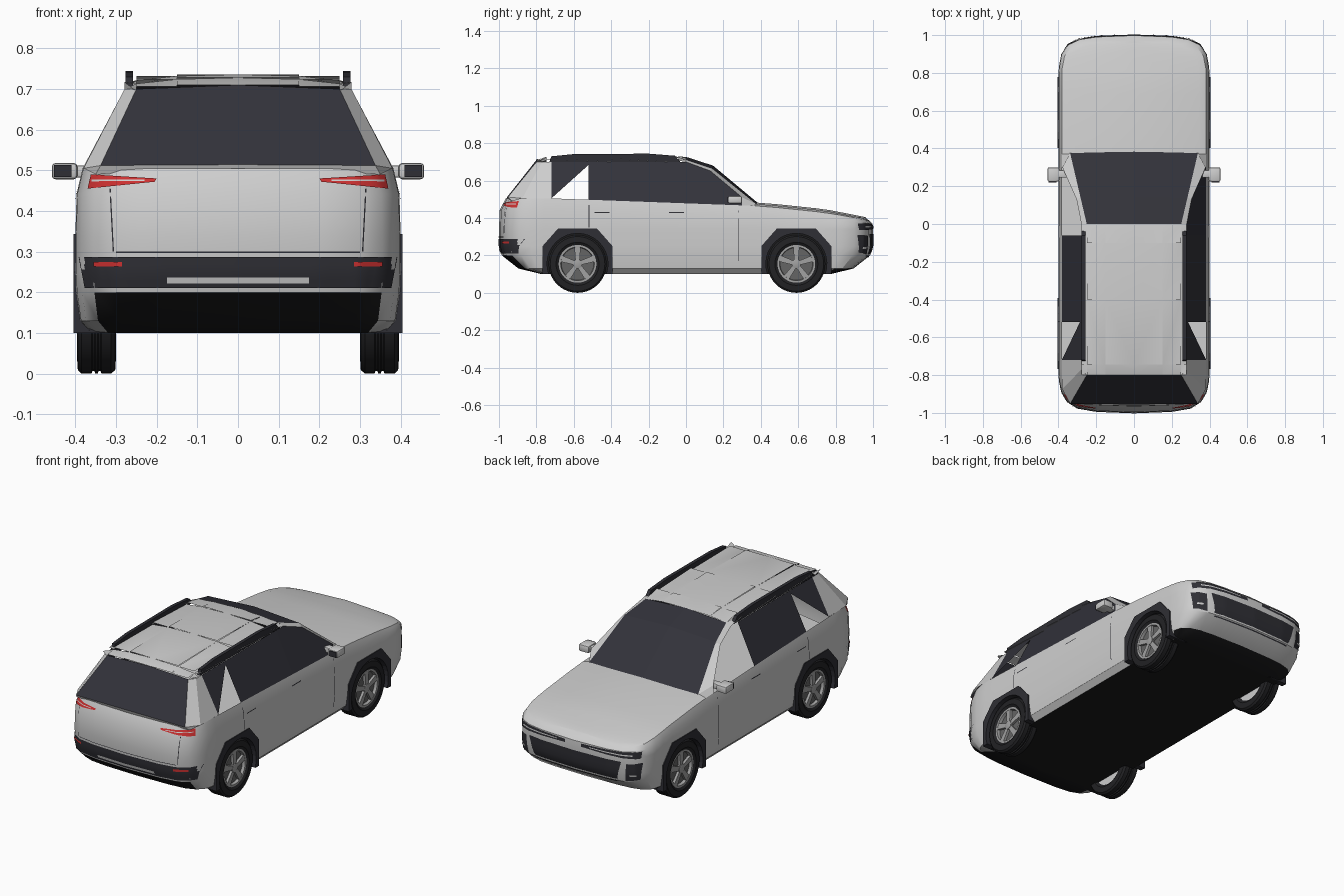
import bpy, bmesh, math
from mathutils import Vector
from mathutils.bvhtree import BVHTree

if "Cube" in bpy.data.objects:
    bpy.data.objects.remove(bpy.data.objects["Cube"])


def material(name, r, g, b):
    m = bpy.data.materials.new(name)
    m.diffuse_color = (r, g, b, 1)
    m.use_nodes = True
    m.node_tree.nodes["Principled BSDF"].inputs["Base Color"].default_value = m.diffuse_color
    return m


PAINT = material("light grey paint", .62, .62, .62)
GLASS = material("dark glass", .032, .032, .042)
TRIM = material("dark trim", .028, .028, .035)
BLACK = material("black underside", .010, .010, .011)
RUBBER = material("tyre rubber", .016, .016, .018)
RIM = material("rim grey", .36, .36, .36)
RIM_DARK = material("rim shadow grey", .13, .13, .13)
RED = material("tail light red", .60, .03, .03)


def finish(name, bm, mats, mirror=True, solid=False, smooth=True):
    if solid:
        bmesh.ops.recalc_face_normals(bm, faces=bm.faces[:])
    else:  # open shells: turn every face away from the middle of the car
        for f in bm.faces:
            f.normal_update()
            c = f.calc_center_median()
            if f.normal.dot(c - Vector((0, c.y * .6, .3))) < 0:
                f.normal_flip()
    me = bpy.data.meshes.new(name)
    bm.to_mesh(me)
    ob = bpy.data.objects.new(name, me)
    bpy.context.collection.objects.link(ob)
    for m in mats:
        me.materials.append(m)
    if smooth:
        bpy.ops.object.select_all(action='DESELECT')
        ob.select_set(True)
        bpy.context.view_layer.objects.active = ob
        bpy.ops.object.shade_smooth_by_angle(angle=math.radians(32))
    if mirror:
        ob.modifiers.new("mirror", 'MIRROR')
    return ob


def panels(name, polys, mat, mirror=True, smooth=False):
    bm = bmesh.new()
    for p in polys:
        bm.faces.new([bm.verts.new(v) for v in p])
    bmesh.ops.remove_doubles(bm, verts=bm.verts[:], dist=.0005)
    return finish(name, bm, [mat], mirror, smooth=smooth)


def prism(name, pts, x0, x1, mat):
    """Extrude a (y, z) outline along x."""
    bm = bmesh.new()
    f = bm.faces.new([bm.verts.new((x0, y, z)) for y, z in pts])
    r = bmesh.ops.extrude_face_region(bm, geom=[f])
    bmesh.ops.translate(bm, vec=(x1 - x0, 0, 0),
                        verts=[v for v in r['geom'] if isinstance(v, bmesh.types.BMVert)])
    return finish(name, bm, [mat], solid=True, smooth=False)


def lerp_table(t, y):
    for (a, p), (b, q) in zip(t, t[1:]):
        if y <= b:
            return p + (q - p) * (y - a) / (b - a)
    return t[-1][1]


def belt(y):
    return lerp_table([(-1, .505), (-.72, .505), (.37, .465), (.6, .447), (.85, .413), (1, .385)], y)


# Lower body: stacked rings around a rounded plan outline (right half)
WHEELS = (-.58, .59)
plan = [(0, -1), (.2, -.992), (.3, -.975), (.355, -.94), (.385, -.89), (.398, -.83)]
for wy in WHEELS:
    plan += [(.4, wy + d) for d in (-.18, -.1, .1, .18)]
    if wy < 0:
        plan += [(.4, -.1), (.4, .2), (.4, .37)]
plan += [(.398, .83), (.385, .9), (.35, .95), (.29, .978), (.2, .992), (0, 1)]
levels = [(.10, .04, .12), (.13, .012, .6), (.20, .002, .94), (.25, 0, .99), (.34, 0, 1),
          (None, .003, .985), (None, .018, .86)]


def ring_point(x, y, level):
    z, inset, k = levels[level]
    if z is None:
        z = .34 + (belt(y) - .34) * (.62 if level == 5 else 1)
    if y > 0 and level > 4:
        k = 1 - (1 - k) * .5
    if abs(y) > .77:
        y = math.copysign(.74 + (abs(y) - .74) * k, y)
    return (x * (1 - inset / .4), y, z)


bm = bmesh.new()
rings = [[bm.verts.new(ring_point(x, y, l)) for x, y in plan] for l in range(len(levels))]


def face(*vs):
    vs = list(dict.fromkeys(vs))
    return bm.faces.new(vs)


for l in range(len(levels) - 1):
    for i in range(len(plan) - 1):
        a, b, c, d = rings[l][i], rings[l][i + 1], rings[l + 1][i + 1], rings[l + 1][i]
        mid = (plan[i][1] + plan[i + 1][1]) / 2
        near = min((mid - w for w in WHEELS), key=abs)
        if abs(near) < .18 and l < 4:  # wheel opening with cut corners
            if l == 3 and abs(near) > .1:
                face(a, c, d) if near < 0 else face(b, c, d)
            continue
        f = face(a, b, c, d)
        if (mid < -.92 and l < 2) or (mid > .8 and l < 1):
            f.material_index = 1
# underside
base = [bm.verts.new((0, v.co.y, v.co.z)) for v in rings[0][1:-1]]
base = [rings[0][0]] + base + [rings[0][-1]]
for i in range(len(plan) - 1):
    face(rings[0][i], rings[0][i + 1], base[i + 1], base[i]).material_index = 1
# bonnet
start = next(i for i, p in enumerate(plan) if p[1] == .37)
top = rings[-1]
edge = {i: bm.verts.new((top[i].co.x * .9, top[i].co.y * (1 - .015 * (plan[i][1] > .8)), top[i].co.z + .01))
        for i in range(start, len(plan))}
mid_line = {i: bm.verts.new((0, edge[i].co.y, edge[i].co.z + .008)) for i in range(start, len(plan) - 1)}
mid_line[len(plan) - 1] = edge[len(plan) - 1]
for i in range(start, len(plan) - 1):
    face(top[i], top[i + 1], edge[i + 1], edge[i])
    face(edge[i], edge[i + 1], mid_line[i + 1], mid_line[i])
bm.normal_update()
tree = BVHTree.FromBMesh(bm)
finish("lower_body", bm, [PAINT, BLACK])


# Cabin
def side(y, z):
    return (min(.382, .382 - .53 * (z - .505)), y, z)


roof_rows = [(-.80, -.022), (-.745, -.004), (-.4, .004), (-.1, .003), (0, -.006)]
roof_cols = [(0, .732), (.15, .728), (.25, .717), (.279, .70)]
roof = []
for (y0, h0), (y1, h1) in zip(roof_rows, roof_rows[1:]):
    for (x0, z0), (x1, z1) in zip(roof_cols, roof_cols[1:]):
        roof.append([(x0, y0, z0 + h0), (x1, y0, z0 + h0 * (x1 < .27)),
                     (x1, y1, z1 + h1 * (x1 < .27)), (x0, y1, z0 + h1)])
panels("roof", roof, PAINT, smooth=True)
panels("rear_pillar", [
    [(.338, -.952, .512), (.25, -.80, .70), (.279, -.77, .70), (.38, -.875, .505)],
    [(.38, -.875, .505), (.279, -.77, .70), side(-.72, .70), side(-.72, .505)],
    [(.338, -.952, .512), (.38, -.875, .505), (.35, -.93, .49)],
    [(0, -.962, .500), (0, -.955, .514), (.338, -.952, .512), (.35, -.93, .49)]], PAINT)
panels("front_pillar", [
    [(.25, 0, .712), (.283, .14, .665), side(.13, .652), side(0, .70)],
    [(.283, .14, .665), (.338, .375, .476), side(.30, .51), side(.13, .652)],
    [(.338, .375, .476), (.382, .37, .465), side(.30, .468), side(.30, .51)]], PAINT)
panels("windscreen", [
    [(0, 0, .727), (0, .145, .68), (.283, .14, .665), (.25, 0, .712)],
    [(0, .145, .68), (0, .385, .48), (.338, .375, .476), (.283, .14, .665)]], GLASS)
panels("rear_window", [[(0, -.955, .514), (0, -.80, .71), (.25, -.80, .70), (.338, -.952, .512)]], GLASS)
panels("rear_side_glass", [
    [side(-.72, .505), side(-.72, .70), side(-.52, .70), side(-.52, .685)],
    [side(-.52, .497), side(-.52, .70), side(-.06, .70), side(-.06, .48)]], GLASS)
panels("right_front_glass", [[side(-.06, .48), side(-.06, .70), side(0, .70), side(.13, .652),
                              side(.30, .51), side(.30, .467)]], GLASS, mirror=False)
panels("cabin_floor", [[(0, -.93, .36), (.385, -.85, .36), (.385, .4, .36), (0, .4, .36)]], PAINT)
prism("roof_rail", [(-.73, .70), (-.72, .73), (-.6, .742), (-.2, .744), (-.06, .733), (-.03, .70)],
      .258, .277, TRIM)


# Plates that follow the body surface; corners are (x, z) or, for sides, (y, z)
def plate(name, corners, mat, look, lift=.004, nu=12, nv=4):
    bm = bmesh.new()
    a, b, c, d = [Vector(p) for p in corners]
    ray = {"rear": Vector((0, 1, 0)), "front": Vector((0, -1, 0)), "side": Vector((-1, 0, 0))}[look]
    grid = []
    for j in range(nv + 1):
        row = []
        for i in range(nu + 1):
            u, v = i / nu, j / nv
            p = a.lerp(b, u).lerp(d.lerp(c, u), v)
            o = Vector((1, p.x, p.y)) if look == "side" else Vector((max(p.x, .0002), 0, p.y)) - ray * 2
            hit = tree.ray_cast(o, ray)[0]
            if hit:
                hit = hit - ray * lift
                if p.x < .0005 and look != "side":
                    hit.x = 0
            row.append(bm.verts.new(hit) if hit else None)
        grid.append(row)
    for j in range(nv):
        for i in range(nu):
            q = [grid[j][i], grid[j][i + 1], grid[j + 1][i + 1], grid[j + 1][i]]
            if all(q):
                bm.faces.new(q)
    finish(name, bm, [mat])


plate("rear_bumper_trim", [(0, .21), (.377, .21), (.392, .287), (0, .287)], TRIM, "rear", nu=24)
plate("rear_reflector", [(.285, .263), (.355, .263), (.355, .275), (.285, .275)], RED, "rear", .007)
plate("rear_plate_strip", [(0, .222), (.175, .222), (.175, .236), (0, .236)], PAINT, "rear", .007)
plate("tail_light", [(.205, .472), (.37, .455), (.362, .49), (.2, .48)], RED, "rear", .005)
plate("tail_light_line", [(.23, .474), (.36, .473), (.36, .477), (.23, .477)], PAINT, "rear", .007, nv=1)
plate("tailgate_seam", [(0, .297), (.3, .297), (.3, .3), (0, .3)], TRIM, "rear", .003, nv=1)
plate("tailgate_side_seam", [(.305, .30), (.308, .30), (.316, .455), (.313, .455)], TRIM, "rear", .003, nu=1)
plate("grille", [(0, .19), (.25, .19), (.285, .315), (0, .315)], TRIM, "front", nu=20)
plate("headlight", [(.05, .345), (.37, .335), (.372, .372), (.05, .362)], TRIM, "front", nu=20)
plate("headlight_strip", [(.1, .352), (.34, .35), (.34, .357), (.1, .356)], PAINT, "front", .007, nv=1)
plate("fog_light", [(.30, .205), (.365, .215), (.376, .31), (.31, .305)], TRIM, "front")
plate("fog_lamp", [(.325, .235), (.355, .235), (.355, .245), (.325, .245)], PAINT, "front", .007)
plate("front_door_seam", [(.28, .17), (.284, .17), (.284, .44), (.28, .44)], TRIM, "side", .002, nu=1)
plate("rear_door_seam", [(-.52, .35), (-.516, .35), (-.516, .47), (-.52, .47)], TRIM, "side", .002, nu=1)
for n, y in (("rear", -.45), ("front", -.05)):
    plate(n + "_door_handle", [(y - .04, .428), (y + .04, .428), (y + .04, .433), (y - .04, .433)],
          TRIM, "side", .003, nv=1)


# Door mirrors
def box(name, x0, x1, y0, y1, z0, z1, mat, bevel=0):
    bm = bmesh.new()
    bmesh.ops.create_cube(bm, size=1)
    for v in bm.verts:
        v.co = ((x0 + x1) / 2 + v.co.x * (x1 - x0), (y0 + y1) / 2 + v.co.y * (y1 - y0),
                (z0 + z1) / 2 + v.co.z * (z1 - z0))
    if bevel:
        bmesh.ops.bevel(bm, geom=bm.edges[:], offset=bevel, segments=2, affect='EDGES', profile=.5)
    finish(name, bm, [mat], solid=True)


box("mirror_housing", .395, .458, .225, .30, .478, .518, PAINT, .009)
box("mirror_arm", .35, .41, .245, .285, .482, .512, PAINT, .006)
box("mirror_glass", .41, .453, .221, .227, .483, .513, TRIM)

# Wheels and arches
for pos, wy in zip(("rear", "front"), WHEELS):
    arc = [(wy + .163 * math.cos(t), .155 + .163 * math.sin(t))
           for t in [math.radians(-19 + 218 * k / 20) for k in range(21)]]
    outer = [(wy - .187, .10), (wy - .187, .25), (wy - .105, .343), (wy + .105, .343),
             (wy + .187, .25), (wy + .187, .10)]
    prism(pos + "_arch", outer + arc, .30, .405, TRIM)
    prism(pos + "_arch_liner", outer, .285, .30, BLACK)

    def lathe(name, profile, mat, n=40):
        bm = bmesh.new()
        vs = [bm.verts.new((x, wy, .155 + r)) for x, r in profile]
        es = [bm.edges.new(e) for e in zip(vs, vs[1:])]
        bmesh.ops.spin(bm, geom=vs + es, cent=(0, wy, .155), axis=(1, 0, 0), angle=math.tau, steps=n)
        bmesh.ops.remove_doubles(bm, verts=bm.verts[:], dist=.0002)
        finish(name, bm, [mat], solid=True)

    lathe(pos + "_tyre", [(.31, .10), (.30, .115), (.302, .146), (.312, .155), (.336, .155), (.338, .148),
                          (.343, .148), (.345, .155), (.351, .155), (.353, .148), (.358, .148), (.36, .155),
                          (.385, .155), (.394, .146), (.396, .115), (.386, .10), (.31, .10)], RUBBER)
    lathe(pos + "_rim", [(.365, .101), (.388, .101), (.388, .09), (.372, .087), (.365, .101)], RIM)
    lathe(pos + "_rim_back", [(.372, 0), (.372, .1), (.365, .1)], RIM_DARK)
    lathe(pos + "_rim_inner", [(.312, 0), (.312, .101), (.318, .101)], PAINT)
    lathe(pos + "_hub", [(.372, .024), (.389, .024), (.391, .018), (.391, 0)], RIM, 20)
    for k in range(5):
        t = math.radians(90 + 72 * k)
        spoke = [(wy + r * math.cos(t) - s * math.sin(t), .155 + r * math.sin(t) + s * math.cos(t))
                 for r, s in ((.015, -.011), (.093, -.017), (.093, .017), (.015, .011))]
        prism(f"{pos}_spoke_{k + 1}", spoke, .373, .387, RIM)
